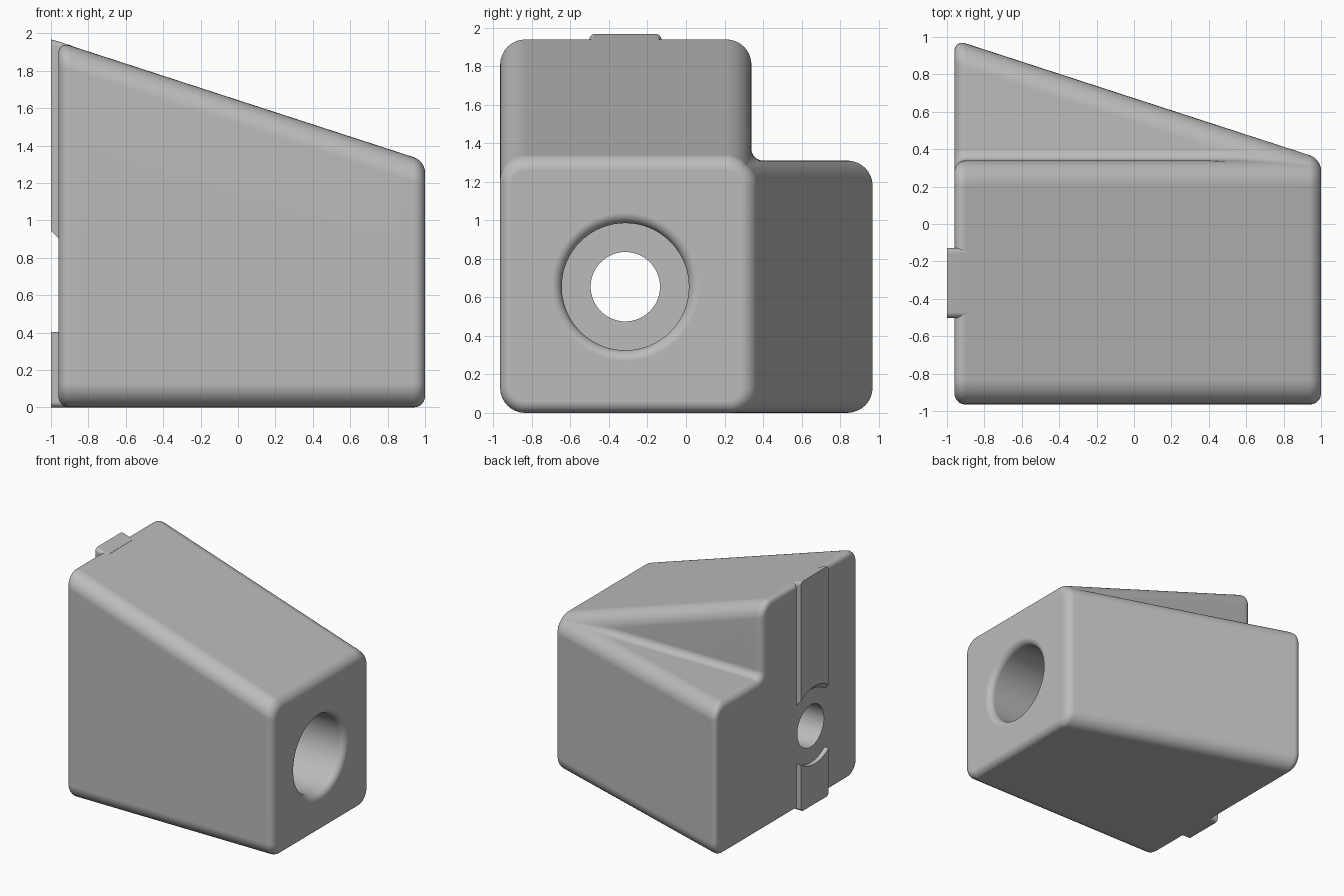
import bpy, bmesh
from math import pi, sin, cos, atan2, sqrt

old = bpy.data.objects.get("Cube")
if old:
    bpy.data.objects.remove(old, do_unlink=True)

grey = bpy.data.materials.new("plain grey")
grey.use_nodes = True
tone = (0.5, 0.5, 0.5, 1)
grey.diffuse_color = tone
grey.node_tree.nodes["Principled BSDF"].inputs["Base Color"].default_value = tone

FRONT, STEP_Y, STEP_Z = -0.965, 0.34, 1.31   # front wall and step corner
BACK_X, END_X = -0.96, 1.0
ROUND, FILLET, EDGE = 0.13, 0.06, 0.06       # corner, crease and end radii
HOLE_Y, HOLE_Z = -0.315, 0.655


def loft(name, rings):
    """Skin closed rings of equal size and cap both ends."""
    bm = bmesh.new()
    loops = [[bm.verts.new(p) for p in ring] for ring in rings]
    n = len(loops[0])
    for a, b in zip(loops, loops[1:]):
        for i in range(n):
            j = (i + 1) % n
            bm.faces.new((a[i], a[j], b[j], b[i]))
    bm.faces.new(loops[0])
    bm.faces.new(loops[-1])
    bmesh.ops.remove_doubles(bm, verts=bm.verts, dist=1e-5)
    bmesh.ops.recalc_face_normals(bm, faces=bm.faces)
    mesh = bpy.data.meshes.new(name)
    bm.to_mesh(mesh)
    bm.free()
    mesh.materials.append(grey)
    ob = bpy.data.objects.new(name, mesh)
    bpy.context.collection.objects.link(ob)
    return ob


def arc(cy, cz, r, a0, a1, steps=8):
    angles = [a0 + (a1 - a0) * i / steps for i in range(steps + 1)]
    return [(cy + r * cos(a), cz + r * sin(a)) for a in angles]


def section(x, inset):
    """Stepped outline whose two steps shrink towards the small end."""
    s = 0.325 * (END_X - x) + 0.008
    r, f = ROUND - inset, FILLET + inset
    ay, az = STEP_Y - ROUND, STEP_Z - ROUND + s      # upper corner centre
    by, bz = STEP_Y - ROUND + s, STEP_Z - ROUND      # rear corner centre
    reach = ROUND + FILLET
    if s >= reach:
        fy, fz = STEP_Y + FILLET, STEP_Z + FILLET
        end_b, end_a = pi / 2, 0
    else:                                            # crease touches both rounds
        out = sqrt(reach ** 2 - s * s / 2) / sqrt(2)
        fy, fz = (ay + by) / 2 + out, (az + bz) / 2 + out
        end_b = atan2(fz - bz, fy - by)
        end_a = atan2(fz - az, fy - ay)
    low, front = ROUND, FRONT + ROUND
    pts = arc(front, low, r, pi, 1.5 * pi)
    pts += arc(by, low, r, 1.5 * pi, 2 * pi)
    pts += arc(by, bz, r, 0, end_b)
    pts += arc(fy, fz, f, end_b + pi, end_a + pi)[::1]
    pts += arc(ay, az, r, end_a, pi / 2)
    pts += arc(front, az, r, pi / 2, pi)
    return [(x, y, z) for y, z in pts]


# Body: end roundings plus regular stations between them
stations = []
for i in range(9):
    t = i / 8 * pi / 2
    stations.append((BACK_X + EDGE * (1 - cos(t)), EDGE * (1 - sin(t))))
inner = [BACK_X + EDGE + (END_X - BACK_X - 2 * EDGE) * i / 24 for i in range(1, 24)]
ends = [(END_X - (x - BACK_X), d) for x, d in reversed(stations)]
stations += [(x, 0) for x in inner] + ends
body = loft("body", [section(x, d) for x, d in stations])

# Bore: wide pocket with a rounded mouth, then a narrow through hole
big, small, lip, floor = 0.33, 0.18, 0.055, -0.6
profile = [(-1.2, small), (floor, small), (floor, big)]
for i in range(9):
    t = i / 8 * pi / 2
    profile.append((END_X - lip + lip * sin(t), big + lip * (1 - cos(t))))
profile.append((1.2, big + lip))
cutter = loft("bore_cutter", [
    [(x, y, z) for y, z in arc(HOLE_Y, HOLE_Z, r, 0, 2 * pi, 64)[:-1]]
    for x, r in profile])
cutter.hide_render = True
cut = body.modifiers.new("bore", 'BOOLEAN')
cut.operation, cut.solver, cut.object = 'DIFFERENCE', 'EXACT', cutter
bpy.context.view_layer.objects.active = body
bpy.ops.object.modifier_apply(modifier="bore")
bpy.data.objects.remove(cutter, do_unlink=True)


# Tongue in two pieces, scooped around the hole
def tongue_ring(x, sign, outer, lift):
    half, corner, scoop = 0.1875, 0.03, 0.313
    pts = []
    for i in range(17):
        dy = half * (i / 8 - 1)
        pts.append((HOLE_Y + dy, HOLE_Z + sign * (sqrt(scoop ** 2 - dy * dy) + lift)))
    cz = outer - sign * corner
    for side, a0, a1 in ((1, 0, pi / 2), (-1, pi / 2, pi)):
        pts += arc(HOLE_Y + side * (half - corner), cz, corner,
                   sign * a0, sign * a1, 6)
    return [(x, y, z) for y, z in pts]


upper = loft("upper_tongue", [tongue_ring(-1, 1, 1.967, 0.04),
                              tongue_ring(-0.96, 1, 1.957, 0),
                              tongue_ring(-0.89, 1, 1.934, 0)])
lower = loft("lower_tongue", [tongue_ring(x, -1, 0.0, 0) for x in (-1, -0.9)])

# Smooth rounds, crisp flat faces
for ob in (body, upper, lower):
    bpy.ops.object.select_all(action='DESELECT')
    ob.select_set(True)
    bpy.context.view_layer.objects.active = ob
    bpy.ops.object.shade_smooth_by_angle(angle=0.5)
    ob.modifiers.new("even_shading", 'WEIGHTED_NORMAL').keep_sharp = True
